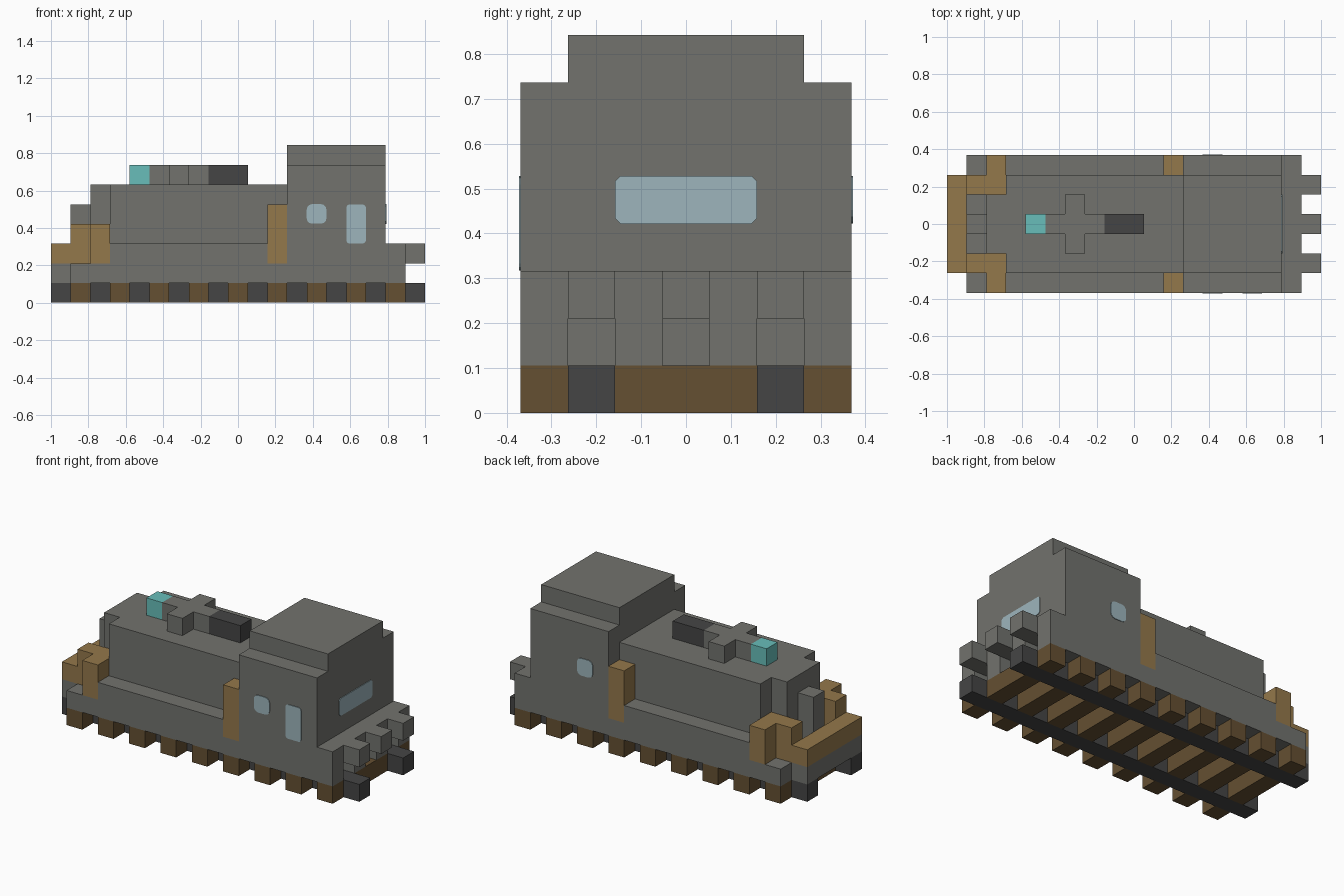
import bpy, bmesh
from mathutils import Vector

if "Cube" in bpy.data.objects:
    bpy.data.objects.remove(bpy.data.objects["Cube"])

U = 2 / 19                            # size of one block
ORIGIN = Vector((-1, -3.5 * U, 0))    # corner of the block grid


def material(name, colour):
    m = bpy.data.materials.new(name)
    m.use_nodes = True
    m.diffuse_color = (*colour, 1)
    m.node_tree.nodes["Principled BSDF"].inputs["Base Color"].default_value = (*colour, 1)
    return m


GREY = material("body grey", (.168, .17, .155))
DARK = material("dark metal", (.06, .06, .06))
TAN = material("tan brass", (.296, .188, .07))
WOOD = material("dark wood", (.13, .08, .032))
GLASS = material("pale glass", (.337, .462, .503))
TEAL = material("teal lamp", (.138, .515, .491))


def finish(name, bm, mat):
    bmesh.ops.recalc_face_normals(bm, faces=bm.faces)
    mesh = bpy.data.meshes.new(name)
    bm.to_mesh(mesh)
    bm.free()
    mesh.materials.append(mat)
    obj = bpy.data.objects.new(name, mesh)
    bpy.context.collection.objects.link(obj)
    return obj


def blocks(name, mat, *boxes):
    """Boxes given as (x0, x1), (y0, y1), (z0, z1) in block units."""
    bm = bmesh.new()
    for box in boxes:
        lo = Vector([s[0] for s in box]) * U + ORIGIN
        hi = Vector([s[1] for s in box]) * U + ORIGIN
        cube = bmesh.ops.create_cube(bm, size=1)["verts"]
        for v in cube:
            v.co = (lo + hi) / 2 + Vector(a * b for a, b in zip(v.co, hi - lo))
    return finish(name, bm, mat)


def prism(name, mat, outline, z0, z1):
    """Outline in block units, extruded upwards."""
    bm = bmesh.new()
    face = bm.faces.new([bm.verts.new(Vector((x, y, z0)) * U + ORIGIN) for x, y in outline])
    top = bmesh.ops.extrude_face_region(bm, geom=[face])["geom"]
    for v in top:
        if isinstance(v, bmesh.types.BMVert):
            v.co.z += (z1 - z0) * U
    return finish(name, bm, mat)


def window(name, centre, size, axis, radius, segments):
    """Thin plate with rounded corners, thin along the given axis."""
    bm = bmesh.new()
    bmesh.ops.create_cube(bm, size=1)
    for v in bm.verts:
        v.co = Vector(centre) + Vector(a * b for a, b in zip(v.co, size))
    edges = [e for e in bm.edges if abs((e.verts[0].co - e.verts[1].co)[axis]) > 1e-4]
    bmesh.ops.bevel(bm, geom=edges, offset=radius, segments=segments,
                    profile=.5, affect='EDGES')
    return finish(name, bm, GLASS)


# Track: continuous rails, with sleepers fitted around them
blocks("rails", DARK, *[((0, 19), (j, j + 1), (0, 1)) for j in (1, 5)])
for n, i in enumerate(range(1, 18, 2)):
    blocks(f"sleeper_{n + 1}", WOOD,
           *[((i, i + 1), span, (0, 1)) for span in ((0, 1), (2, 5), (6, 7))])

# Chassis and running boards
prism("chassis", GREY, [(0, 1), (1, 1), (1, 0), (17, 0), (17, 7), (1, 7), (1, 6), (0, 6)], 1, 2)
blocks("running_board", GREY, ((3, 11), (0, 7), (2, 3)), ((11, 12), (1, 6), (2, 3)))

# Hood with narrower nose and headlamp mount
prism("hood", GREY, [(3, 1), (12, 1), (12, 6), (3, 6)], 3, 6)
blocks("hood_nose", GREY, ((2, 3), (2, 5), (2, 6)))
blocks("headlamp_mount", GREY, ((1, 2), (3, 4), (2, 5)))

# Cab with raised roof
blocks("cab", GREY, ((12, 17), (0, 7), (2, 7)))
blocks("cab_roof", GREY, ((12, 17), (1, 6), (7, 8)))

# Tan bumper, nose railings and side posts
blocks("front_bumper", TAN, ((0, 1), (1, 6), (2, 3)))
for side, outer, inner in (("right", 0, 1), ("left", 6, 5)):
    blocks(f"nose_railing_{side}", TAN,
           ((1, 3), (inner, inner + 1), (2, 4)),
           ((2, 3), (outer, outer + 1), (2, 4)))
    blocks(f"side_post_{side}", TAN, ((11, 12), (outer, outer + 1), (2, 5)))

# Rear beam with alternating feet and teeth
blocks("rear_beam", GREY, ((17, 18), (0, 7), (2, 3)))
blocks("rear_feet", GREY, *[((17, 18), (j, j + 1), (1, 2)) for j in range(0, 7, 2)])
blocks("rear_teeth", GREY, *[((18, 19), (j, j + 1), (2, 3)) for j in range(1, 6, 2)])

# Fittings along the hood top
blocks("top_lamp", TEAL, ((4, 5), (3, 4), (6, 7)))
prism("roof_cross", GREY, [(5, 3), (6, 3), (6, 2), (7, 2), (7, 3), (8, 3),
                           (8, 4), (7, 4), (7, 5), (6, 5), (6, 4), (5, 4)], 6, 7)
blocks("exhaust_box", DARK, ((8, 10), (3, 4), (6, 7)))

# Windows
SIDE = 3.5 * U
for side, sign in (("right", -1), ("left", 1)):
    window(f"cab_window_{side}", (.42, sign * SIDE, .475), (.106, .008, .105), 1, .03, 3)
window("cab_door_window", (.632, -SIDE, .421), (.104, .008, .208), 1, .016, 3)
window("rear_window", (17 * U - 1, 0, .475), (.008, .316, .107), 0, .012, 1)
